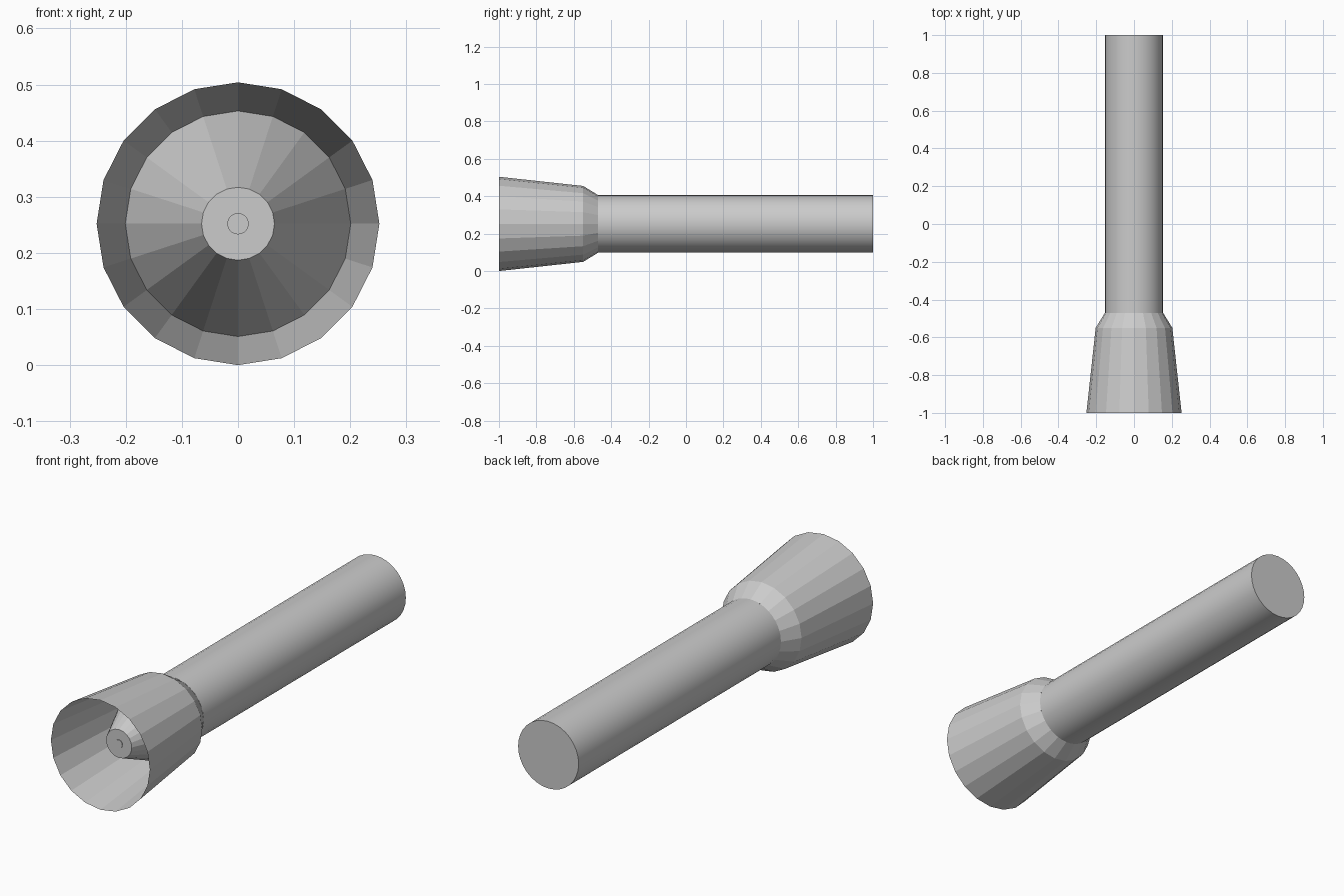
import bpy, bmesh, math

if "Cube" in bpy.data.objects:
    bpy.data.objects.remove(bpy.data.objects["Cube"])

AXIS_Z = 0.252


def lathe(name, profile, sides, smooth=False):
    """Revolve (radius, y) points about the long axis; radius 0 closes to a pole."""
    bm = bmesh.new()
    rings = []
    for r, y in profile:
        if r == 0:
            rings.append([bm.verts.new((0, y, AXIS_Z))])
        else:
            rings.append([bm.verts.new((r * math.cos(2 * math.pi * i / sides), y,
                                        AXIS_Z + r * math.sin(2 * math.pi * i / sides)))
                          for i in range(sides)])
    for a, b in zip(rings, rings[1:]):
        for i in range(sides):
            j = (i + 1) % sides
            ring = [a[i % len(a)], a[j % len(a)], b[j % len(b)], b[i % len(b)]]
            bm.faces.new(list(dict.fromkeys(ring)))
    bmesh.ops.recalc_face_normals(bm, faces=bm.faces)
    mesh = bpy.data.meshes.new(name)
    bm.to_mesh(mesh)
    bm.free()
    obj = bpy.data.objects.new(name, mesh)
    bpy.context.collection.objects.link(obj)
    if smooth:
        bpy.ops.object.select_all(action='DESELECT')
        obj.select_set(True)
        bpy.context.view_layer.objects.active = obj
        bpy.ops.object.shade_smooth_by_angle(angle=math.radians(30))
    return obj


# Smooth round handle with a flat back cap
lathe("handle", [(0, -0.47), (0.154, -0.47), (0.154, 1.0), (0, 1.0)], 32, smooth=True)

# Faceted head: collar, flared thin wall, rim, inner wall and inner reflector cone
lathe("head", [(0.154, -0.47), (0.203, -0.55), (0.252, -1.0), (0.201, -0.55),
               (0.065, -0.865), (0, -0.865)], 20)

# Small bulb lens set almost flush in the cone tip
lathe("bulb", [(0, -0.86), (0.019, -0.86), (0.019, -0.868), (0, -0.868)], 20)
